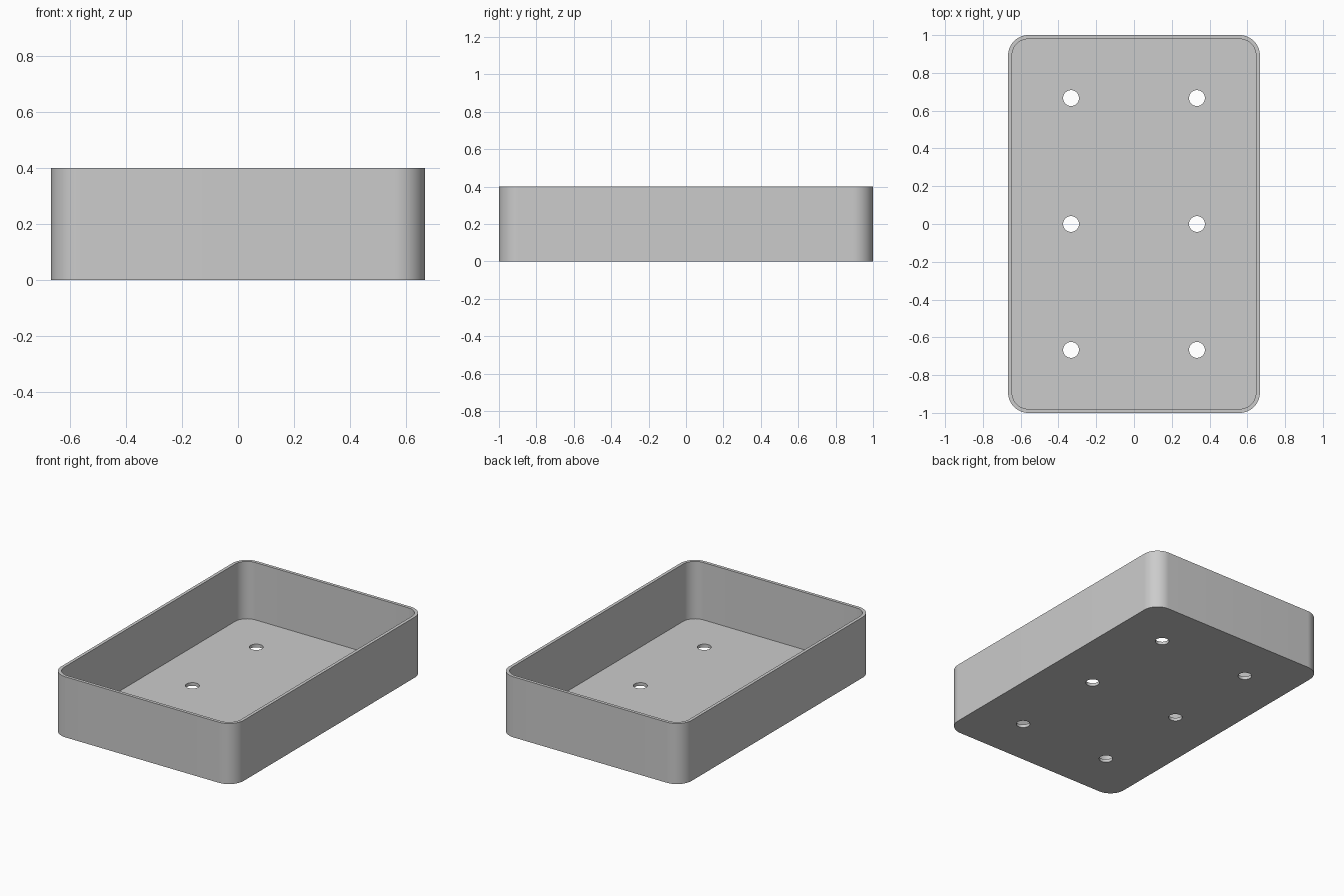
import bpy, bmesh, math

WIDTH, LENGTH, HEIGHT = 1.333, 2.0, 0.4
WALL, FLOOR, CORNER = 0.021, 0.021, 0.107
HOLE_RADIUS = 0.042

cube = bpy.data.objects.get("Cube")
if cube:
    bpy.data.objects.remove(cube, do_unlink=True)

grey = bpy.data.materials.new("plain grey")
grey.use_nodes = True
colour = (0.6, 0.6, 0.6, 1)
grey.diffuse_color = colour
grey.node_tree.nodes["Principled BSDF"].inputs["Base Color"].default_value = colour


def rounded_outline(width, length, radius, steps=16):
    """Counter-clockwise points of a rounded rectangle."""
    points = []
    for quarter, (sx, sy) in enumerate([(1, 1), (-1, 1), (-1, -1), (1, -1)]):
        cx, cy = sx * (width / 2 - radius), sy * (length / 2 - radius)
        for i in range(steps + 1):
            a = (quarter + i / steps) * math.pi / 2
            points.append((cx + radius * math.cos(a), cy + radius * math.sin(a)))
    return points


def circle_outline(cx, cy, radius, steps=48):
    angles = [2 * math.pi * i / steps for i in range(steps)]
    return [(cx + radius * math.cos(a), cy + radius * math.sin(a)) for a in angles]


def add_prism(bm, points, bottom, top):
    """Extrude an outline upward into a closed solid."""
    face = bm.faces.new([bm.verts.new((x, y, bottom)) for x, y in points])
    result = bmesh.ops.extrude_face_region(bm, geom=[face], use_keep_orig=True)
    verts = [g for g in result["geom"] if isinstance(g, bmesh.types.BMVert)]
    bmesh.ops.translate(bm, vec=(0, 0, top - bottom), verts=verts)


def make_object(name, prisms):
    bm = bmesh.new()
    for prism in prisms:
        add_prism(bm, *prism)
    bmesh.ops.recalc_face_normals(bm, faces=bm.faces)
    mesh = bpy.data.meshes.new(name)
    bm.to_mesh(mesh)
    bm.free()
    mesh.materials.append(grey)
    obj = bpy.data.objects.new(name, mesh)
    bpy.context.collection.objects.link(obj)
    return obj


# Solid tray block with rounded vertical corners
tray = make_object("tray", [(rounded_outline(WIDTH, LENGTH, CORNER), 0, HEIGHT)])

# Hollow for the inside of the tray
hollow = make_object("hollow_cutter", [
    (rounded_outline(WIDTH - 2 * WALL, LENGTH - 2 * WALL, CORNER - WALL), FLOOR, HEIGHT + 0.1)])

# Six drain holes through the floor, in two columns
holes = make_object("drain_hole_cutter", [
    (circle_outline(sx * LENGTH / 6, row * LENGTH / 3, HOLE_RADIUS), -0.1, 0.2)
    for sx in (-1, 1) for row in (-1, 0, 1)])

# Cut the tray, then remove the cutters
bpy.ops.object.select_all(action="DESELECT")
tray.select_set(True)
bpy.context.view_layer.objects.active = tray
for cutter in (hollow, holes):
    cutter.hide_render = True
    cut = tray.modifiers.new(cutter.name, "BOOLEAN")
    cut.operation = "DIFFERENCE"
    cut.solver = "EXACT"
    cut.object = cutter
    bpy.ops.object.modifier_apply(modifier=cut.name)
    bpy.data.objects.remove(cutter, do_unlink=True)

bpy.ops.object.shade_smooth_by_angle(angle=math.radians(30))
